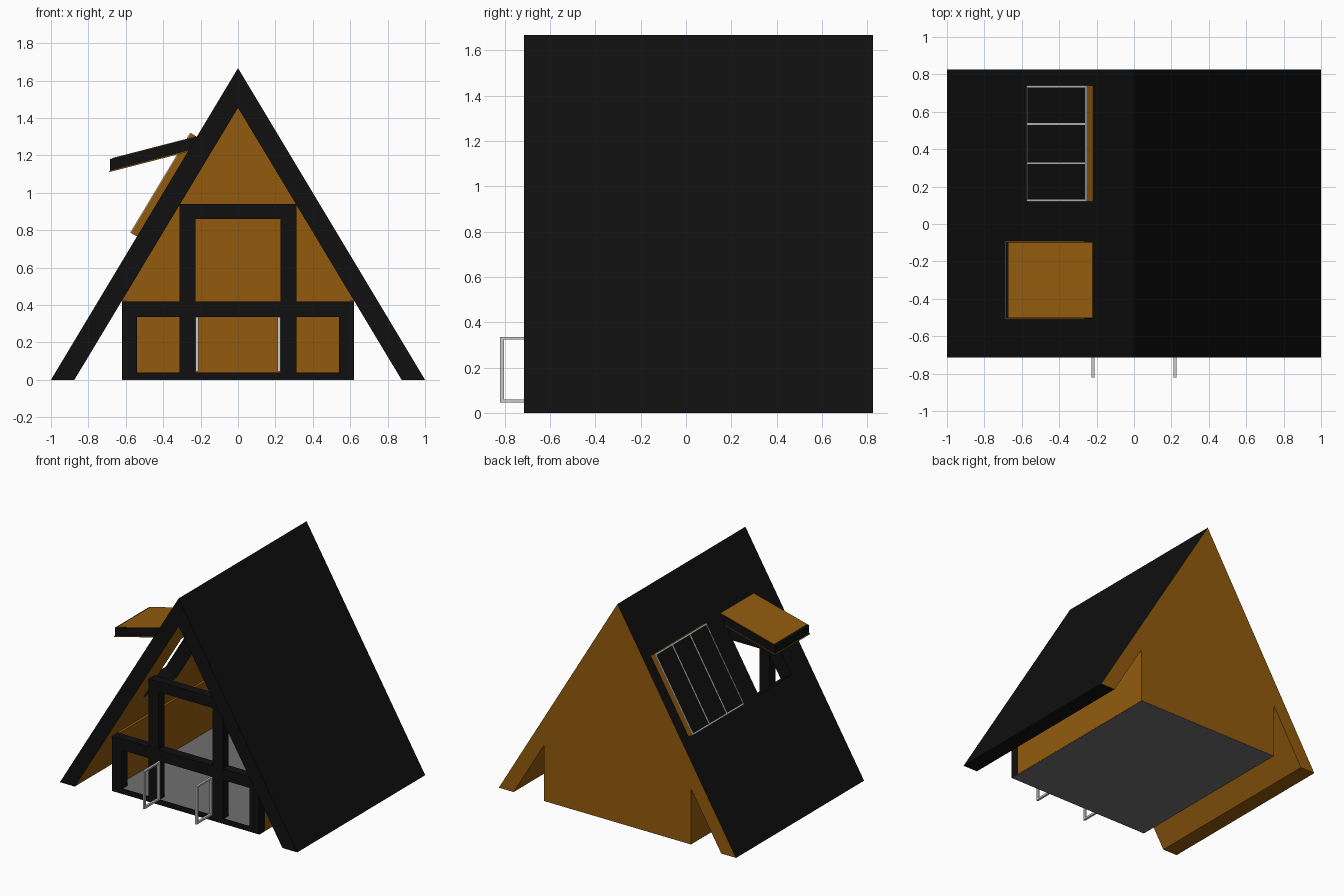
import bpy
import bmesh
from mathutils import Vector

cube = bpy.data.objects.get("Cube")
if cube:
    bpy.data.objects.remove(cube, do_unlink=True)


def material(name, r, g, b):
    m = bpy.data.materials.new(name)
    m.use_nodes = True
    m.diffuse_color = (r, g, b, 1)
    bsdf = m.node_tree.nodes["Principled BSDF"]
    bsdf.inputs["Base Color"].default_value = (r, g, b, 1)
    bsdf.inputs["Roughness"].default_value = 0.8
    return m


BLACK = material("black", 0.005, 0.005, 0.005)
WOOD = material("brown wood", 0.29, 0.105, 0.004)
GREY = material("floor grey", 0.16, 0.16, 0.16)
SILVER = material("silver", 0.6, 0.6, 0.6)


def prism(name, profile, y0, y1, *mats):
    """Extrude an x-z outline from y0 to y1."""
    bm = bmesh.new()
    face = bm.faces.new([bm.verts.new((x, y0, z)) for x, z in profile])
    out = bmesh.ops.extrude_face_region(bm, geom=[face])["geom"]
    verts = [v for v in out if isinstance(v, bmesh.types.BMVert)]
    bmesh.ops.translate(bm, verts=verts, vec=(0, y1 - y0, 0))
    bmesh.ops.recalc_face_normals(bm, faces=bm.faces)
    mesh = bpy.data.meshes.new(name)
    bm.to_mesh(mesh)
    bm.free()
    for m in mats:
        mesh.materials.append(m)
    ob = bpy.data.objects.new(name, mesh)
    bpy.context.collection.objects.link(ob)
    return ob


def box(name, x0, x1, y0, y1, z0, z1, mat):
    return prism(name, [(x0, z0), (x1, z0), (x1, z1), (x0, z1)], y0, y1, mat)


HINGE = Vector((-0.22, 1.30))


def slanted(d, u0, u1, v0, v1, u2=None):
    """Outline running along direction d from the hinge line, v outward."""
    n = Vector((d.y, -d.x))
    u2 = u1 if u2 is None else u2
    return [HINGE + d * u + n * v for u, v in ((u0, v0), (u2, v0), (u1, v1), (u0, v1))]


DOWN_ROOF = Vector((-0.6, -1)).normalized()
DOWN_FLAP = Vector((-0.968, -0.25)).normalized()
FRONT, BACK = -0.715, 0.825
LENGTH = 0.622

# Roof: one chevron, dark outside and wooden inside
roof = prism("roof", [(-1, 0), (0, 1.667), (1, 0), (0.875, 0), (0, 1.455), (-0.875, 0)],
             FRONT, BACK, BLACK, WOOD)
for p in roof.data.polygons:
    n = p.normal
    underside = n.z < -0.1 and not (n.z < -0.9 and p.center.x > 0)
    p.material_index = int(n.y > 0.9 or underside)

# Skylight opening through the right slope
# (outward is the -n side of slanted(), so check direction by sign)
cutter = prism("skylight_cutter", slanted(DOWN_ROOF, 0, LENGTH, -0.2, 0.1), -0.5, -0.1, BLACK)
cutter.hide_render = True
mod = roof.modifiers.new("skylight_opening", "BOOLEAN")
mod.operation = "DIFFERENCE"
mod.solver = "EXACT"
mod.object = cutter
bpy.context.view_layer.objects.active = roof
bpy.ops.object.modifier_apply(modifier=mod.name)
bpy.data.objects.remove(cutter, do_unlink=True)

# Open skylight flap
prism("skylight_flap", slanted(DOWN_FLAP, 0, 0.48, -0.06, 0, 0.495), -0.505, -0.095, BLACK)
prism("skylight_board", slanted(DOWN_FLAP, 0, 0.466, -0.005, 0.003), -0.5, -0.1, WOOD)
prism("skylight_lip", slanted(DOWN_FLAP, 0.05, 0.5, -0.066, -0.06), -0.51, -0.09, WOOD)

# Roof panel with silver dividers
prism("panel_body", slanted(DOWN_ROOF, 0, LENGTH, -0.01, 0.038), 0.12, 0.74, WOOD)
prism("panel_face", slanted(DOWN_ROOF, 0.002, LENGTH - 0.002, 0.038, 0.04), 0.122, 0.738, BLACK)
for i, y in enumerate((0.125, 0.325, 0.535, 0.735)):
    prism(f"panel_divider_{i}", slanted(DOWN_ROOF, 0, LENGTH, 0.038, 0.042),
          y - 0.005, y + 0.005, SILVER)
for name, u in (("top", 0), ("bottom", LENGTH - 0.01)):
    prism(f"panel_{name}_edge", slanted(DOWN_ROOF, u, u + 0.01, 0.038, 0.042),
          0.12, 0.74, SILVER)

# Body: floor, back wall and low side walls
box("floor", -0.619, 0.619, -0.625, BACK - 0.001, 0, 0.036, GREY)
prism("back_wall", [(-0.62, 0.002), (0.62, 0.002), (0.62, 0.425), (0, 1.455), (-0.62, 0.425)],
      0.79, BACK, WOOD)

# Front frame and open doors
F0, F1 = -0.63, -0.56
box("frame_sill", -0.62, 0.62, F0, -0.62, 0.002, 0.04, BLACK)
box("frame_middle_beam", -0.62, 0.62, F0, F1, 0.335, 0.42, BLACK)
box("frame_top_beam", -0.23, 0.23, F0, F1, 0.86, 0.94, BLACK)
for side, s in (("left", 1), ("right", -1)):
    box(f"{side}_wall", s * 0.6, s * 0.62, F1, 0.79, 0.002, 0.425, WOOD)
    box(f"{side}_corner_post", s * 0.54, s * 0.62, F0, F1, 0.002, 0.335, BLACK)
    box(f"{side}_lower_post", s * 0.228, s * 0.313, F0, F1, 0.002, 0.335, BLACK)
    box(f"{side}_upper_post", s * 0.228, s * 0.313, F0, F1, 0.42, 0.94, BLACK)
    a, b = s * 0.212, s * 0.228
    box(f"{side}_door_outer_bar", a, b, -0.82, -0.802, 0.045, 0.335, SILVER)
    box(f"{side}_door_hinge_bar", a, b, -0.648, F0, 0.045, 0.335, SILVER)
    box(f"{side}_door_bottom_bar", a, b, -0.802, -0.648, 0.045, 0.06, SILVER)
    box(f"{side}_door_top_bar", a, b, -0.802, -0.648, 0.323, 0.335, SILVER)
